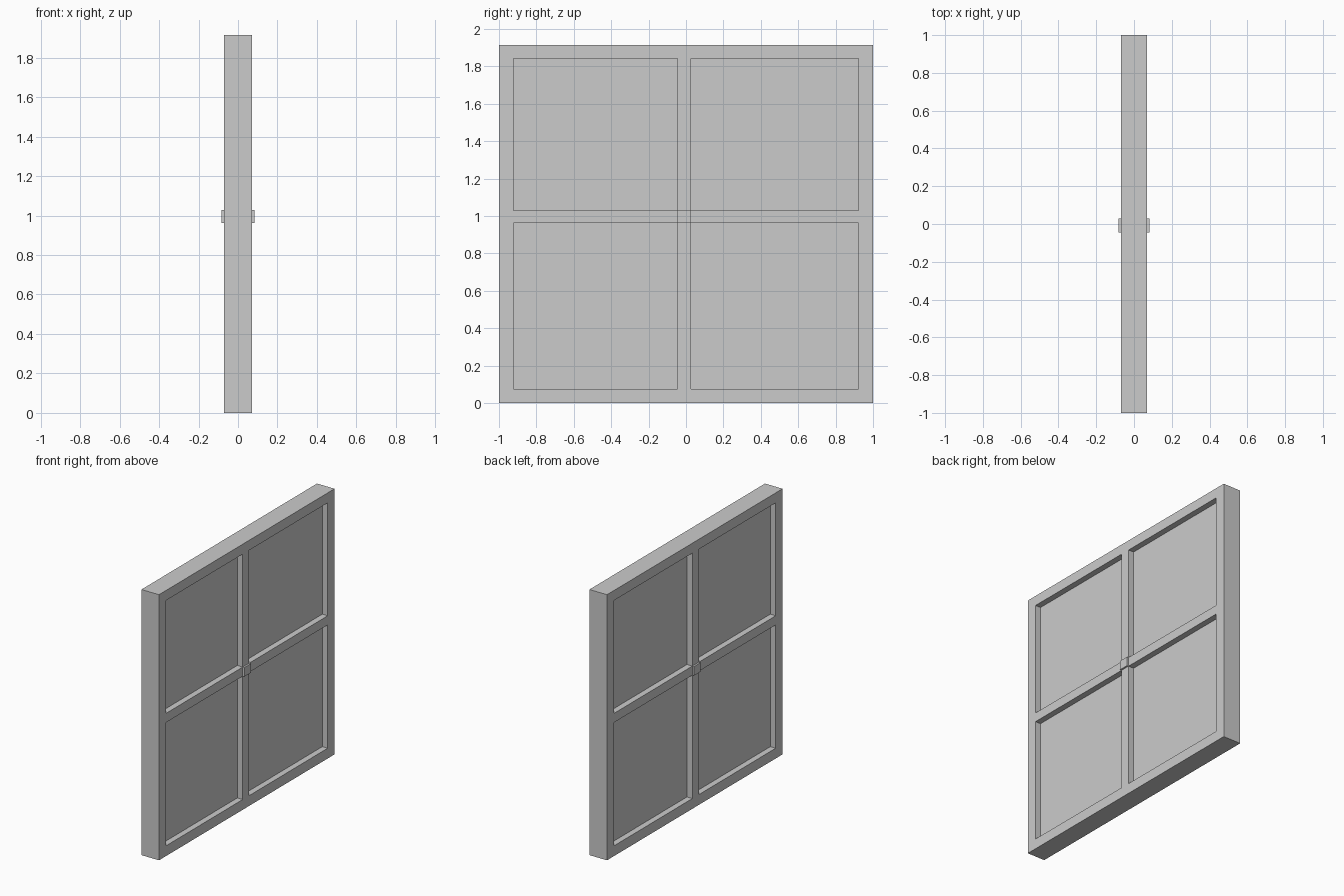
import bpy

if "Cube" in bpy.data.objects:
    bpy.data.objects.remove(bpy.data.objects["Cube"])


def box(name, x, y, z):
    """Axis-aligned box from (min, max) ranges."""
    bpy.ops.mesh.primitive_cube_add(size=1, location=[sum(r) / 2 for r in (x, y, z)])
    ob = bpy.context.object
    ob.name = name
    ob.scale = [r[1] - r[0] for r in (x, y, z)]
    bpy.ops.object.transform_apply(location=False, rotation=False, scale=True)
    return ob


H = 1.915                 # total height
D = (-0.07, 0.07)         # frame depth
IY = (-0.922, 0.922)      # inner opening
IZ = (0.074, 1.843)
MY = (-0.046, 0.028)      # mullion width
MZ = (0.963, 1.029)       # crossbar height

# Outer frame, one solid with an opening
frame = box("window_frame", D, (-1, 1), (0, H))
cutter = box("opening_cutter", (-0.2, 0.2), IY, IZ)
cutter.hide_render = True
cutter.hide_set(True)
mod = frame.modifiers.new("opening", "BOOLEAN")
mod.object = cutter
mod.solver = "EXACT"

# Glazing bars and the raised block where they cross
box("vertical_bar", D, MY, IZ)
box("left_crossbar", D, (IY[0], MY[0]), MZ)
box("right_crossbar", D, (MY[1], IY[1]), MZ)
box("centre_block", (-0.083, 0.083), MY, MZ)

# Four recessed panes
for col, y in (("left", (IY[0], MY[0])), ("right", (MY[1], IY[1]))):
    for row, z in (("lower", (IZ[0], MZ[0])), ("upper", (MZ[1], IZ[1]))):
        box(f"{row}_{col}_pane", (-0.027, 0.027), y, z)
